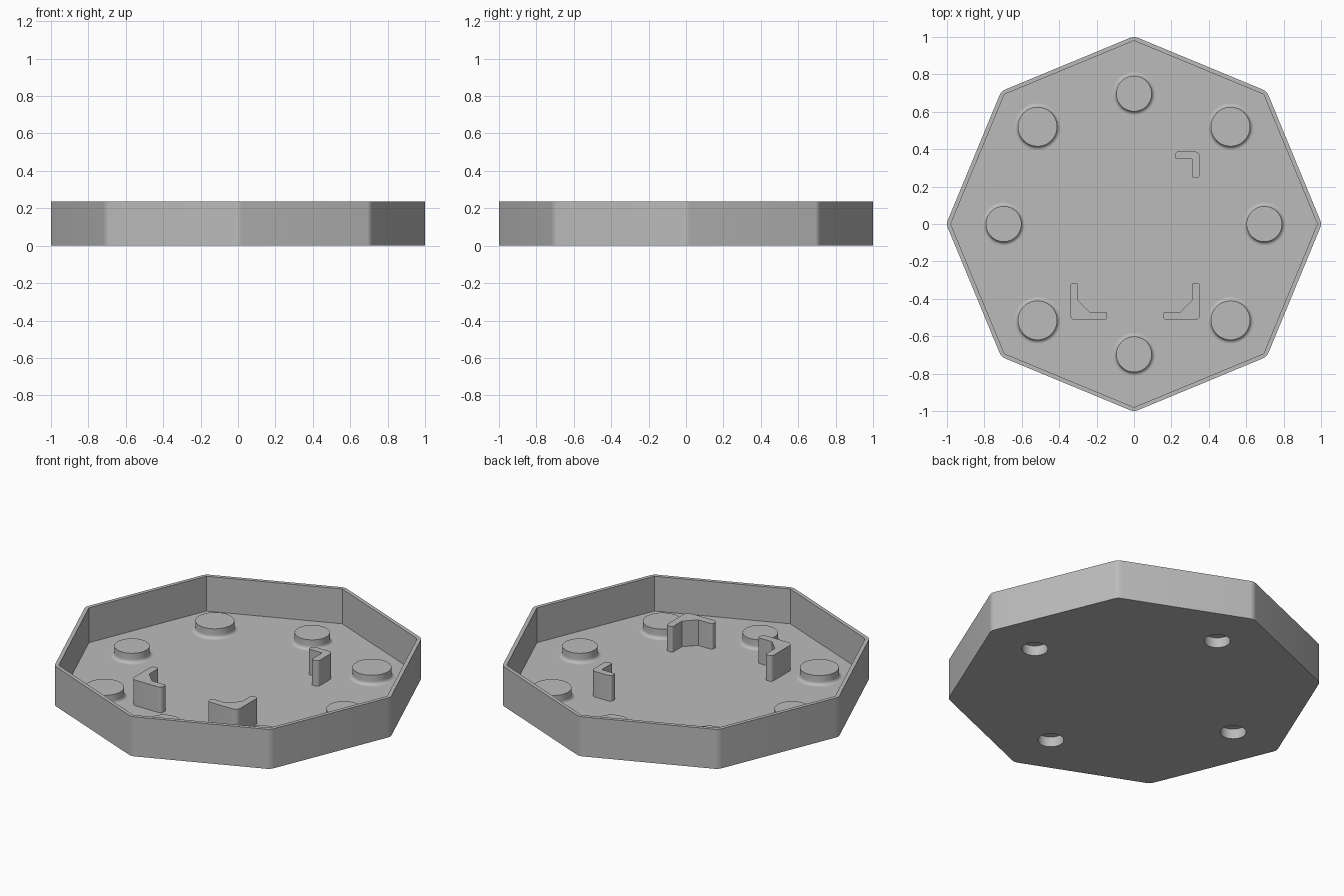
import bpy, bmesh, math
from mathutils import Vector

if "Cube" in bpy.data.objects:
    bpy.data.objects.remove(bpy.data.objects["Cube"])

FLOOR, RIM, BOSS_TOP, BRACKET_TOP = 0.028, 0.235, 0.085, 0.18

grey = bpy.data.materials.new("plain grey")
grey.diffuse_color = (0.5, 0.5, 0.5, 1)
grey.use_nodes = True
grey.node_tree.nodes["Principled BSDF"].inputs["Base Color"].default_value = grey.diffuse_color


def finish(name, bm):
    """Turn a bmesh into an object with smooth curves and sharp edges."""
    bmesh.ops.recalc_face_normals(bm, faces=bm.faces)
    me = bpy.data.meshes.new(name)
    bm.to_mesh(me)
    bm.free()
    me.materials.append(grey)
    smooth(me)
    ob = bpy.data.objects.new(name, me)
    bpy.context.collection.objects.link(ob)
    return ob


def smooth(me):
    for p in me.polygons:
        p.use_smooth = True
    me.set_sharp_from_angle(angle=math.radians(30))


def fillet(corners, steps=5):
    """Round the corners of an outline given as (x, y, radius)."""
    out = []
    n = len(corners)
    for i, (x, y, r) in enumerate(corners):
        p = Vector((x, y))
        if r == 0:
            out.append(p)
            continue
        a = (Vector(corners[i - 1][:2]) - p).normalized()
        b = (Vector(corners[(i + 1) % n][:2]) - p).normalized()
        half = a.angle(b) / 2
        c = p + (a + b).normalized() * r / math.sin(half)
        t = r / math.tan(half)
        u, v = p + a * t - c, p + b * t - c
        total = u.angle(v)
        for k in range(steps + 1):
            f = k / steps
            out.append(c + (u * math.sin((1 - f) * total) + v * math.sin(f * total)) / math.sin(total))
    return out


def prism(name, outline, z0, z1):
    bm = bmesh.new()
    face = bm.faces.new([bm.verts.new((p.x, p.y, z0)) for p in outline])
    top = bmesh.ops.extrude_face_region(bm, geom=[face], use_keep_orig=True)["geom"]
    bmesh.ops.translate(bm, vec=(0, 0, z1 - z0), verts=[g for g in top if isinstance(g, bmesh.types.BMVert)])
    return finish(name, bm)


def lathe(name, profile, x, y, segs=48):
    bm = bmesh.new()
    vs = [bm.verts.new((r, 0, z)) for r, z in profile]
    es = [bm.edges.new(pair) for pair in zip(vs, vs[1:])]
    bmesh.ops.spin(bm, geom=vs + es, cent=(0, 0, 0), axis=(0, 0, 1), angle=math.tau, steps=segs)
    bmesh.ops.remove_doubles(bm, verts=bm.verts, dist=1e-5)
    ob = finish(name, bm)
    ob.location = (x, y, 0)
    return ob


def octagon(radius, r):
    return [(radius * math.cos(i * math.pi / 4), radius * math.sin(i * math.pi / 4), r) for i in range(8)]


def cut(target, cutter):
    mod = target.modifiers.new("cut", "BOOLEAN")
    mod.operation, mod.solver, mod.object = "DIFFERENCE", "EXACT", cutter
    bpy.context.view_layer.objects.active = target
    bpy.ops.object.modifier_apply(modifier=mod.name)
    bpy.data.objects.remove(cutter)


# Octagonal tray: rounded outside, sharp inside, four round openings below
tray = prism("tray", fillet(octagon(1.004, 0.05)), 0, RIM)
cut(tray, prism("tray_cutter", fillet(octagon(0.98, 0)), FLOOR, 0.5))
axis_spots = [(0.697, 0), (0, 0.697), (-0.697, 0), (0, -0.697)]
for x, y in axis_spots:
    cut(tray, lathe("hole_cutter", [(0, -0.1), (0.07, -0.1), (0.07, 0.1), (0, 0.1)], x, y))
smooth(tray.data)


def boss_profile(r, f=0.02):
    """Top disc, side and concave fillet into the floor."""
    arc = [(r + f - f * math.cos(a), FLOOR + f - f * math.sin(a))
           for a in (k * math.pi / 12 for k in range(7))]
    return [(0, BOSS_TOP), (r, BOSS_TOP)] + arc


# Hollow bosses on the axes, each with a recess open from below
for x, y in axis_spots:
    lathe("hollow_boss", boss_profile(0.095), x, y)
    lathe("boss_recess", [(0, 0.06), (0.07, 0.06), (0.07, FLOOR)], x, y)
for ob in bpy.data.objects:
    if ob.name.startswith("boss_recess"):
        ob.data.flip_normals()

# Solid bosses on the diagonals
for x in (-0.516, 0.516):
    for y in (-0.515, 0.52):
        lathe("solid_boss", boss_profile(0.105), x, y)

# Corner brackets
prism("back_bracket", fillet([
    (0.353, 0.388, 0.03), (0.22, 0.388, 0.018), (0.22, 0.347, 0.01), (0.31, 0.347, 0),
    (0.31, 0.247, 0.01), (0.353, 0.247, 0.018)]), FLOOR - 0.01, BRACKET_TOP)
for side, shift in ((1, 0.006), (-1, -0.006 + 0.012)):
    prism("front_bracket", fillet([
        (side * x + shift, y, r) for x, y, r in (
            (0.348, -0.514, 0.03), (0.348, -0.316, 0.018), (0.305, -0.316, 0.01), (0.305, -0.407, 0),
            (0.242, -0.47, 0), (0.15, -0.47, 0.01), (0.15, -0.514, 0.018))]), FLOOR - 0.01, BRACKET_TOP)
